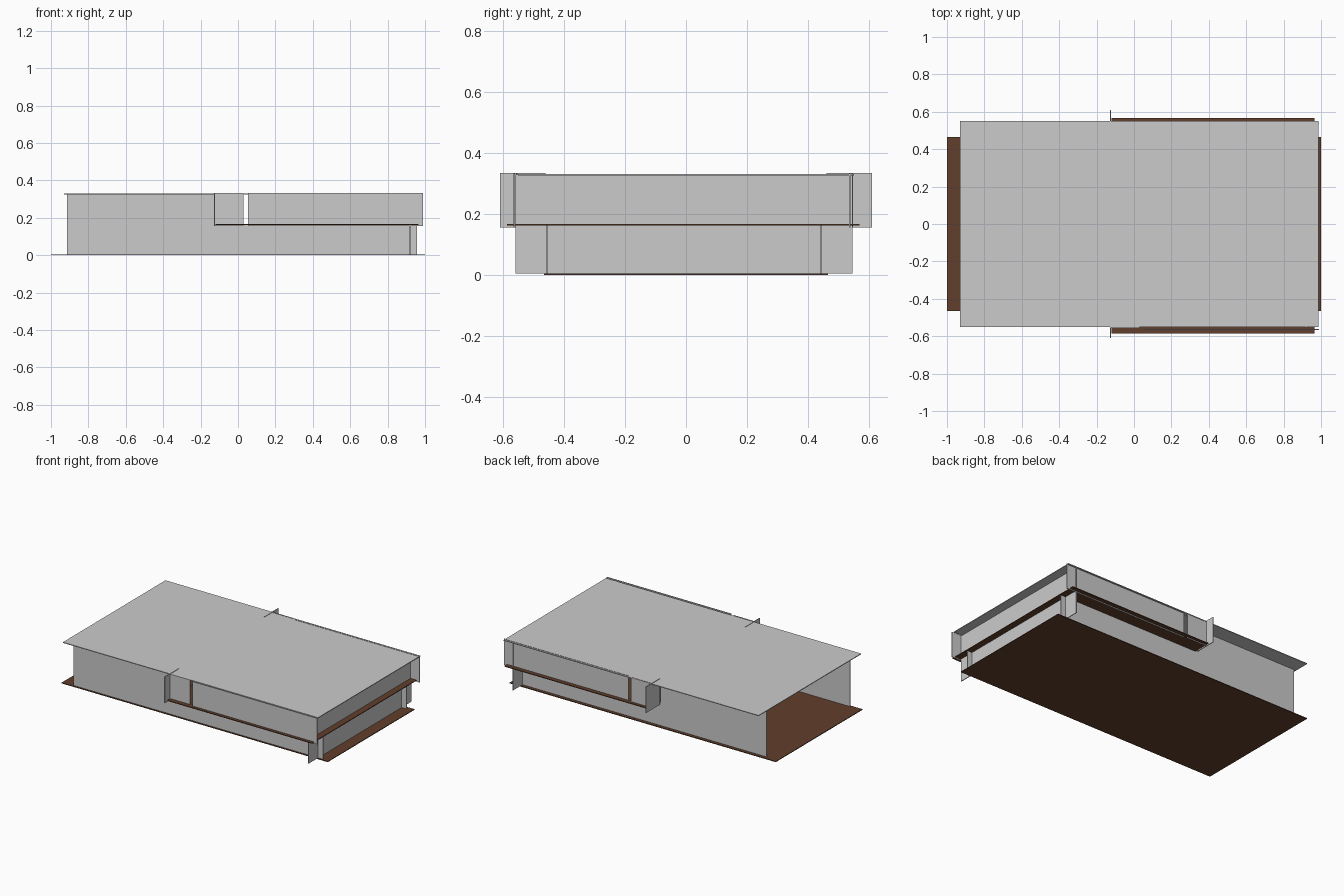
import bpy
import bmesh

if "Cube" in bpy.data.objects:
    bpy.data.objects.remove(bpy.data.objects["Cube"])

T = 0.005  # sheet thickness

brown = bpy.data.materials.new("brown_floor")
brown.diffuse_color = (0.12, 0.05, 0.026, 1)
brown.use_nodes = True
brown.node_tree.nodes["Principled BSDF"].inputs["Base Color"].default_value = brown.diffuse_color


def panel(name, x, y, z, mat=None):
    """Thin box spanning the given (min, max) ranges."""
    bm = bmesh.new()
    bmesh.ops.create_cube(bm, size=1)
    for v in bm.verts:
        for i, (a, b) in enumerate((x, y, z)):
            v.co[i] = b if v.co[i] > 0 else a
    me = bpy.data.meshes.new(name)
    bm.to_mesh(me)
    bm.free()
    ob = bpy.data.objects.new(name, me)
    bpy.context.collection.objects.link(ob)
    if mat:
        me.materials.append(mat)
    return ob


def at(c):
    """Thin range centred on c."""
    return (c - T / 2, c + T / 2)


# Horizontal slabs
panel("ground_floor", (-1, 1), (-0.465, 0.465), (0, 0.005), brown)
panel("upper_floor", (-0.12, 0.966), (-0.586, 0.568), (0.162, 0.167), brown)
panel("roof", (-0.93, 0.986), (-0.55, 0.55), (0.326, 0.331))

# Full-height end wall on the right; the left end stays open
panel("right_wall", at(0.92), (-0.559, 0.546), (0.005, 0.329))

# Long walls, repeated on front and back
sides = {
    "front": (-0.454, -0.563, -0.554, (-0.61, -0.46)),
    "back": (0.441, 0.537, 0.545, (0.46, 0.61)),
}
for side, (low_y, up_y, short_y, fin_y) in sides.items():
    panel(side + "_tall_wall", (-0.915, -0.12), at(low_y), (0.005, 0.329))
    panel(side + "_lower_wall", (-0.12, 0.958), at(low_y), (0.005, 0.164))
    panel(side + "_upper_wall", (0.053, 0.99), at(up_y), (0.156, 0.333))
    panel(side + "_upper_short_wall", (-0.125, 0.03), at(short_y), (0.156, 0.333))
    panel(side + "_balcony_fin", at(-0.125), fin_y, (0.156, 0.334))
